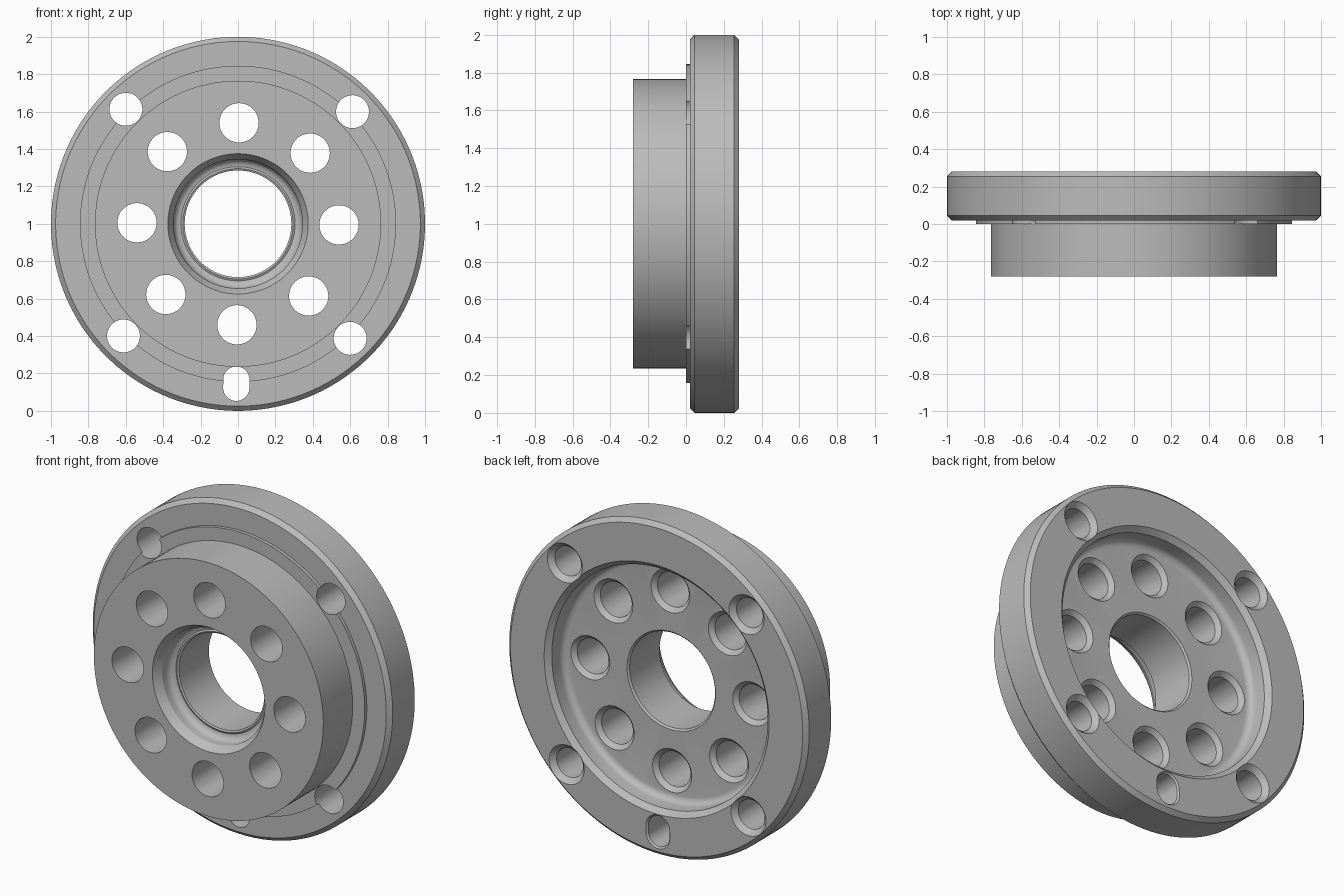
import bpy
import bmesh
from math import pi, cos, sin, radians
from mathutils import Matrix, Vector

cube = bpy.data.objects.get("Cube")
if cube:
    bpy.data.objects.remove(cube, do_unlink=True)

steel = bpy.data.materials.new("grey_steel")
steel.use_nodes = True
grey = (0.5, 0.5, 0.5, 1)
steel.diffuse_color = grey
steel.node_tree.nodes["Principled BSDF"].inputs["Base Color"].default_value = grey

TURN = radians(-0.6)          # slight clocking of the hole pattern
CENTRE = Vector((0, 0, 1))


def loft(bm, rings, closed):
    """Skin a list of rings; closed joins last to first, otherwise cap the ends."""
    loops = [[bm.verts.new(p) for p in ring] for ring in rings]
    pairs = list(zip(loops, loops[1:]))
    if closed:
        pairs.append((loops[-1], loops[0]))
    else:
        bm.faces.new(loops[0])
        bm.faces.new(loops[-1])
    for a, b in pairs:
        n = len(a)
        for i in range(n):
            j = (i + 1) % n
            bm.faces.new((a[i], a[j], b[j], b[i]))


def ring(radius, y, n, stretch=0):
    """Circle around the y axis, optionally stretched along z into a slot."""
    pts = []
    for i in range(n):
        a = 2 * pi * (i + 0.5) / n
        z = radius * sin(a)
        pts.append(Vector((radius * cos(a), y, z + (stretch if z > 0 else -stretch))))
    return pts


def make_object(name, bm):
    bmesh.ops.recalc_face_normals(bm, faces=bm.faces)
    mesh = bpy.data.meshes.new(name)
    bm.to_mesh(mesh)
    bm.free()
    mesh.materials.append(steel)
    obj = bpy.data.objects.new(name, mesh)
    bpy.context.collection.objects.link(obj)
    return obj


def fillet(cr, cy, size, start, end, steps=5):
    """Arc points (radius, y) about a centre, angles in degrees."""
    arc = []
    for i in range(steps + 1):
        a = radians(start + (end - start) * i / steps)
        arc.append((cr + size * cos(a), cy + size * sin(a)))
    return arc


# Turned flange body: (radius, y) profile
profile = [
    (0.285, -0.155), (0.295, -0.16)]
profile += fillet(0.305, -0.195, 0.04, 90, 0)            # seat fillet
profile += [
    (0.345, -0.23), (0.375, -0.28),                      # front counterbore
    (0.765, -0.28), (0.765, 0.0),                        # boss
    (0.845, 0.0), (0.845, 0.02),                         # raised step
    (0.975, 0.02), (1.0, 0.045), (1.0, 0.255), (0.975, 0.28),
    (0.75, 0.28), (0.72, 0.25)]                          # rear recess rim
profile += fillet(0.68, 0.18, 0.04, 0, -90)              # recess floor fillet
profile += [(0.295, 0.14), (0.285, 0.13)]

bm = bmesh.new()
loft(bm, [[p + CENTRE for p in ring(r, y, 128)] for r, y in profile], True)
flange = make_object("flange", bm)

# Hole cutters, each flared at the back
holes = bmesh.new()


def cut_hole(angle, distance, profile, stretch=0):
    spin = Matrix.Rotation(-angle - TURN, 4, 'Y')
    place = Matrix.Translation(CENTRE) @ spin @ Matrix.Translation((distance, 0, 0))
    if stretch:
        place = place @ Matrix.Rotation(pi / 2, 4, 'Y')
    loft(holes, [[place @ p for p in ring(r, y, 48, stretch)] for r, y in profile], False)


for i in range(8):
    cut_hole(i * pi / 4, 0.54, [(0.105, -0.4), (0.105, 0.115), (0.13, 0.14), (0.13, 0.2)])
for i in range(4):
    cut_hole((i + 0.5) * pi / 2, 0.857,
             [(0.088, -0.1), (0.088, 0.25), (0.118, 0.281), (0.118, 0.4)])
cut_hole(-pi / 2, 0.855, [(0.07, -0.1), (0.07, 0.27), (0.08, 0.281), (0.08, 0.4)], 0.022)

cutter = make_object("hole_cutter", holes)
cutter.hide_render = True

boolean = flange.modifiers.new("holes", 'BOOLEAN')
boolean.operation = 'DIFFERENCE'
boolean.solver = 'EXACT'
boolean.object = cutter
bpy.ops.object.select_all(action='DESELECT')
flange.select_set(True)
bpy.context.view_layer.objects.active = flange
bpy.ops.object.modifier_apply(modifier="holes")
bpy.data.objects.remove(cutter, do_unlink=True)
bpy.ops.object.shade_smooth_by_angle(angle=radians(25))
